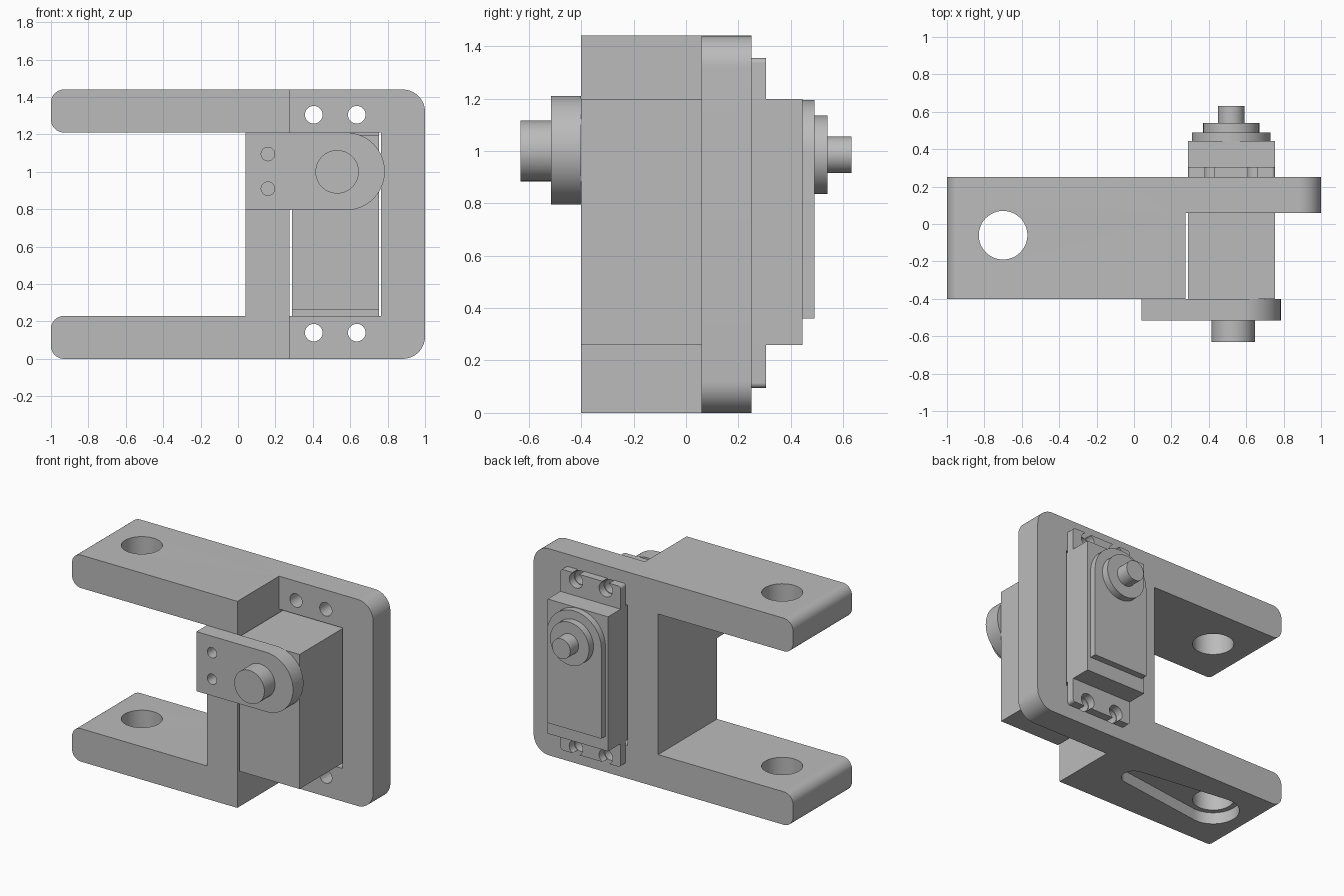
import bpy, bmesh, math
from mathutils import Vector

cube = bpy.data.objects.get("Cube")
if cube:
    bpy.data.objects.remove(cube, do_unlink=True)

grey = bpy.data.materials.new("plain_grey")
grey.use_nodes = True
grey.diffuse_color = (0.5, 0.5, 0.5, 1)
grey.node_tree.nodes["Principled BSDF"].inputs["Base Color"].default_value = (0.5, 0.5, 0.5, 1)


def arc(cx, cy, r, a0, a1, n=20):
    return [(cx + r * math.cos(a0 + (a1 - a0) * i / n),
             cy + r * math.sin(a0 + (a1 - a0) * i / n)) for i in range(n + 1)]


def circle(cx, cy, r):
    return arc(cx, cy, r, 0, 2 * math.pi, 48)[:-1]


def rect(x0, y0, x1, y1):
    return [(x0, y0), (x1, y0), (x1, y1), (x0, y1)]


def rounded(corners):
    """Outline from (x, y, radius) square corners."""
    out = []
    for i, (x, y, r) in enumerate(corners):
        p = Vector((x, y))
        if not r:
            out.append((x, y))
            continue
        u = (Vector(corners[i - 1][:2]) - p).normalized()
        v = (Vector(corners[(i + 1) % len(corners)][:2]) - p).normalized()
        for k in range(17):
            t = k / 16 * math.pi / 2
            out.append(tuple(p + u * r * (1 - math.sin(t)) + v * r * (1 - math.cos(t))))
    return out


def horn(x0, r0, x1, r1, y):
    """Tapered slot with two round ends."""
    a = math.acos((r0 - r1) / (x1 - x0))
    return arc(x0, y, r0, a, 2 * math.pi - a, 32) + arc(x1, y, r1, -a, a)


def prism(name, outline, lo, hi, axis="Y"):
    """Extrude an xz outline along y, or an xy outline along z."""
    bm = bmesh.new()
    place = (lambda a, b, d: (a, d, b)) if axis == "Y" else (lambda a, b, d: (a, b, d))
    base = bm.faces.new([bm.verts.new(place(a, b, lo)) for a, b in outline])
    ext = bmesh.ops.extrude_face_region(bm, geom=[base])
    top = [g for g in ext["geom"] if isinstance(g, bmesh.types.BMVert)]
    bmesh.ops.translate(bm, verts=top, vec=place(0, 0, hi - lo))
    bmesh.ops.recalc_face_normals(bm, faces=bm.faces)
    me = bpy.data.meshes.new(name)
    bm.to_mesh(me)
    bm.free()
    me.materials.append(grey)
    ob = bpy.data.objects.new(name, me)
    bpy.context.collection.objects.link(ob)
    return ob


def cut(ob, cutters):
    for c in cutters:
        mod = ob.modifiers.new("cut", "BOOLEAN")
        mod.operation, mod.solver, mod.object = "DIFFERENCE", "EXACT", c
    dg = bpy.context.evaluated_depsgraph_get()
    mesh = bpy.data.meshes.new_from_object(ob.evaluated_get(dg))
    ob.modifiers.clear()
    ob.data = mesh
    for c in cutters:
        bpy.data.objects.remove(c, do_unlink=True)


H = 1.44
SCREWS = [(x, z) for x in (0.405, 0.635) for z in (0.14, 1.305)]

# Forked bracket with a thin mounting plate on its left half
bracket = prism("bracket", rounded([
    (-1, 0, .07), (1, 0, .12), (1, H, .12), (-1, H, .07),
    (-1, 1.21, .07), (.04, 1.21, 0), (.04, .23, 0), (-1, .23, .07)]), -.4, .25)
cutters = [
    prism("front_step_cutter", rect(.275, -.2, 1.2, 1.7), -.6, .06),
    prism("servo_window_cutter", rect(.275, .23, .765, 1.21), -.1, .5),
    prism("arm_hole_cutter", circle(-.7, -.06, .13), -.2, 1.7, "Z"),
    prism("horn_slot_cutter", horn(-.7, .165, -.05, .08, -.06), -.1, .08, "Z"),
]
cutters += [prism("screw_hole_cutter", circle(x, z, .047), -.1, .5) for x, z in SCREWS]
cut(bracket, cutters)

# Servo case, mounting flange, and stepped output
prism("servo_case", rect(.29, .26, .755, 1.198), -.4, .445)
flange = prism("servo_flange", rounded([
    (.29, .095, .02), (.755, .095, .02), (.755, 1.355, .02), (.29, 1.355, .02)]), .25, .305)
cutters = []
for x, z in SCREWS:
    z0, z1 = (0, z) if z < H / 2 else (z, H)
    cutters.append(prism("flange_hole_cutter", circle(x, z, .052), .1, .5))
    cutters.append(prism("flange_slot_cutter", rect(x - .026, z0, x + .026, z1), .1, .5))
cut(flange, cutters)
prism("gear_cover", rounded([
    (.31, .36, 0), (.73, .36, 0), (.73, 1.195, .209), (.31, 1.195, .209)]), .445, .49)
prism("output_collar", circle(.52, .985, .15), .49, .54)
prism("output_shaft", circle(.52, .985, .07), .54, .632)

# Pivot link on the front with its pin
link = prism("pivot_link", rounded([
    (.04, .795, 0), (.785, .795, .207), (.785, 1.21, .207), (.04, 1.21, 0)]), -.515, -.4)
cut(link, [prism("link_hole_cutter", circle(.16, z, .036), -.7, -.3) for z in (.91, 1.095)])
prism("pivot_pin", circle(.53, 1.0, .116), -.632, -.515)

# Smooth round walls, keep hard edges
bpy.ops.object.select_all(action="DESELECT")
for ob in bpy.context.collection.objects:
    if ob.type == "MESH":
        ob.select_set(True)
        bpy.context.view_layer.objects.active = ob
bpy.ops.object.shade_smooth_by_angle(angle=math.radians(30))
